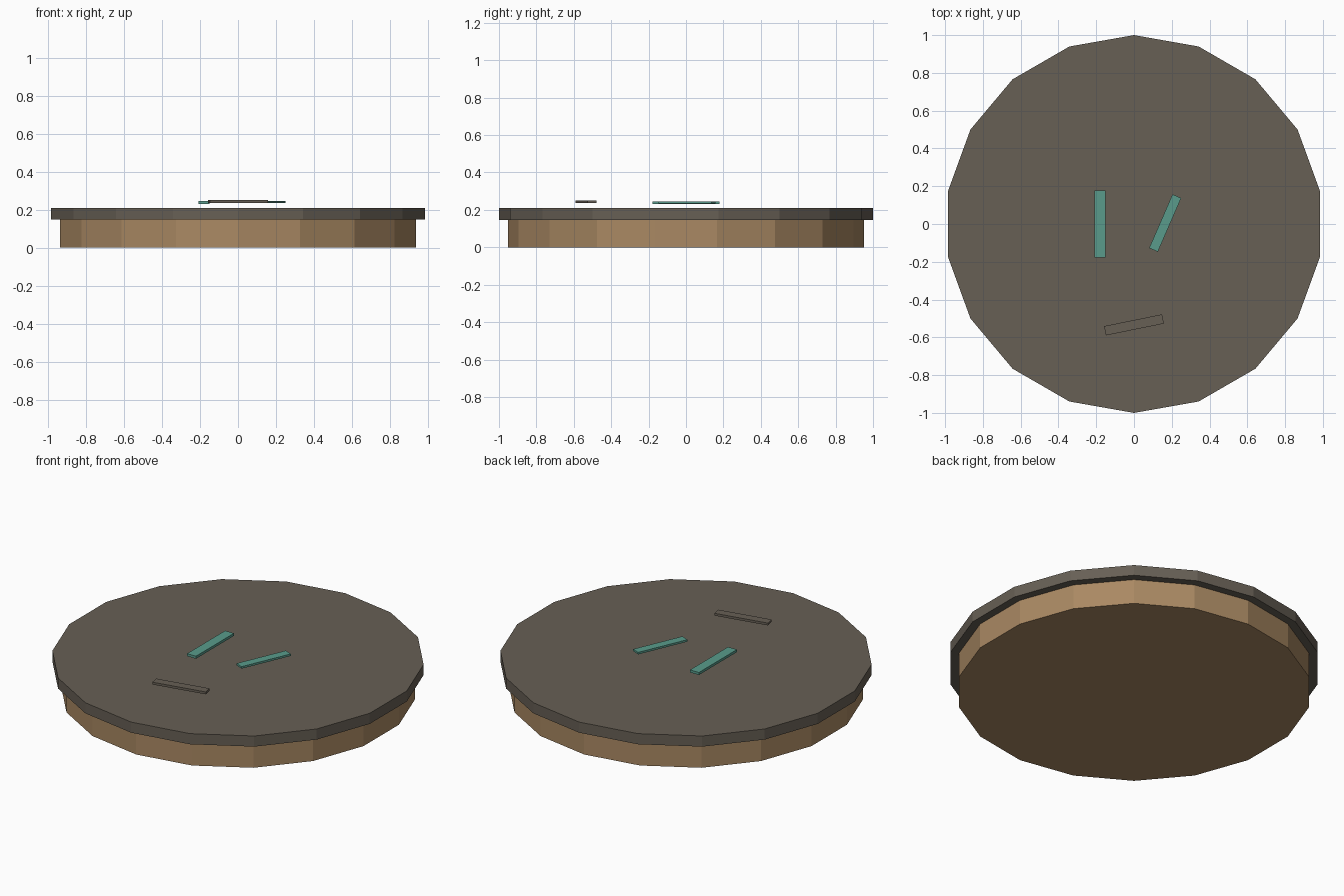
import bpy
from math import radians

if "Cube" in bpy.data.objects:
    bpy.data.objects.remove(bpy.data.objects["Cube"])


def material(name, color):
    m = bpy.data.materials.new(name)
    m.diffuse_color = (*color, 1)
    m.use_nodes = True
    m.node_tree.nodes["Principled BSDF"].inputs["Base Color"].default_value = m.diffuse_color
    return m


wood = material("wood", (0.40, 0.25, 0.125))
dark = material("dark_surface", (0.135, 0.115, 0.09))
teal = material("teal", (0.10, 0.33, 0.26))


def disc(name, radius, z0, z1, mat):
    # 18-sided flat disc with a corner on the +y axis
    bpy.ops.mesh.primitive_cylinder_add(vertices=18, radius=radius, depth=z1 - z0,
                                        location=(0, 0, (z0 + z1) / 2))
    o = bpy.context.object
    o.name = name
    o.data.materials.append(mat)


def bar(name, x, y, z, size, angle, mat):
    # Thin strip hovering just above the top
    bpy.ops.mesh.primitive_cube_add(size=1, location=(x, y, z),
                                    rotation=(0, 0, radians(angle)))
    o = bpy.context.object
    o.name = name
    o.scale = size
    o.data.materials.append(mat)


# Base and overhanging top
disc("base", 0.953, 0, 0.147, wood)
disc("top_slab", 1.0, 0.147, 0.21, dark)

# Loose strips
bar("left_strip", -0.18, 0, 0.238, (0.058, 0.356, 0.015), 0, teal)
bar("right_strip", 0.165, 0.005, 0.24, (0.05, 0.31, 0.012), -23.5, teal)
bar("front_strip", 0, -0.534, 0.243, (0.313, 0.05, 0.014), 11.5, dark)
